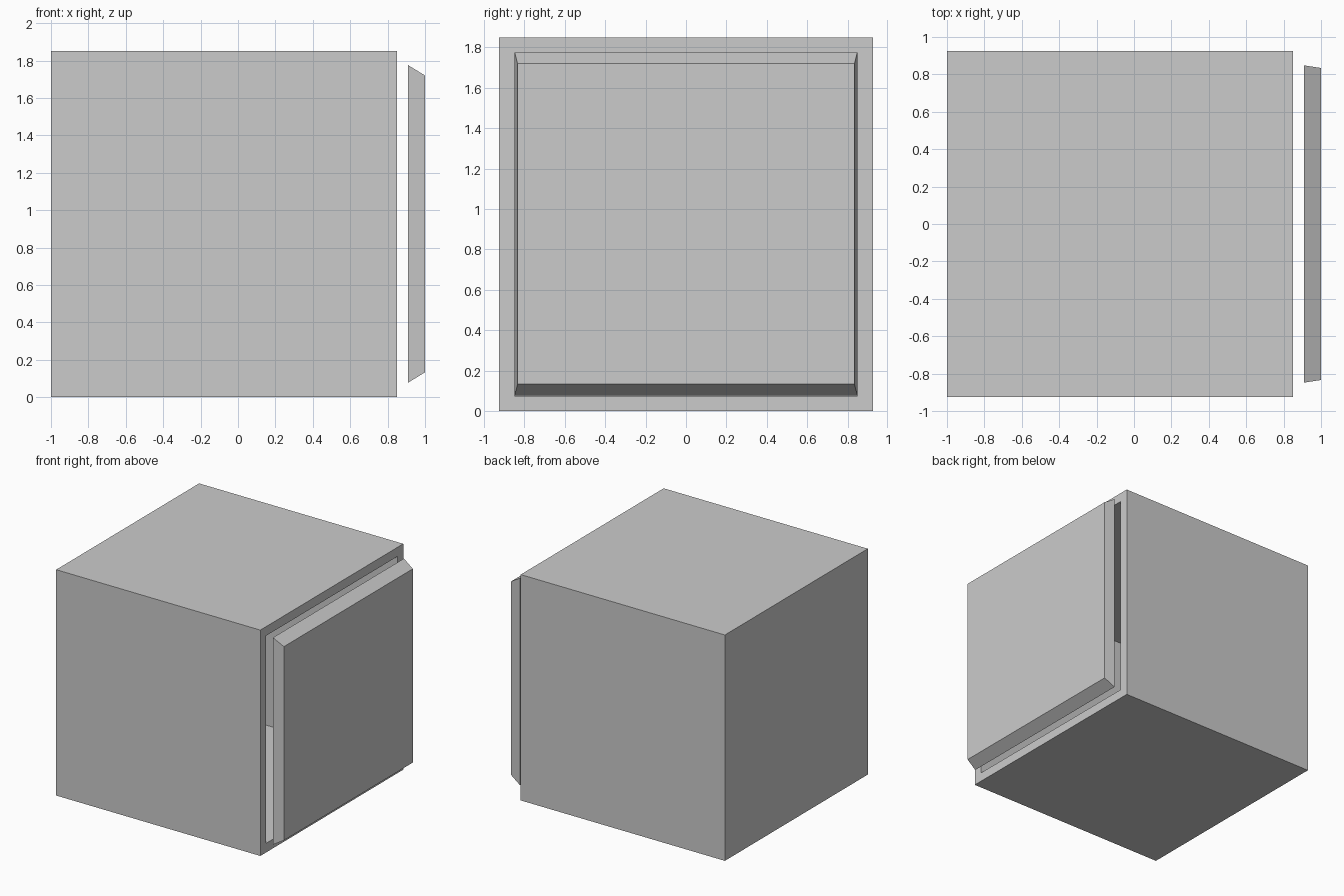
import bpy, bmesh

if "Cube" in bpy.data.objects:
    bpy.data.objects.remove(bpy.data.objects["Cube"])

WALL = 0.075
Y, H = 0.925, 1.85
BACK, FRONT = -1.0, 0.85


def ring(bm, x, y, z0, z1):
    """Rectangle of vertices in the plane at x."""
    return [bm.verts.new((x, a, b)) for a, b in ((-y, z0), (y, z0), (y, z1), (-y, z1))]


def loft(name, sections):
    """Closed solid through a series of rectangles, capped at both ends."""
    bm = bmesh.new()
    rings = [ring(bm, *s) for s in sections]
    for r, s in zip(rings, rings[1:]):
        for i in range(4):
            j = (i + 1) % 4
            bm.faces.new((r[i], r[j], s[j], s[i]))
    bm.faces.new(rings[0])
    bm.faces.new(rings[-1])
    bmesh.ops.recalc_face_normals(bm, faces=bm.faces)
    mesh = bpy.data.meshes.new(name)
    bm.to_mesh(mesh)
    bm.free()
    obj = bpy.data.objects.new(name, mesh)
    bpy.context.collection.objects.link(obj)
    return obj


# hollow box: outer shell, front rim, then inner cavity
iy, iz0, iz1 = Y - WALL, WALL, H - WALL
loft("box_shell", [
    (BACK, Y, 0, H),
    (FRONT, Y, 0, H),
    (FRONT, iy, iz0, iz1),
    (BACK + WALL, iy, iz0, iz1),
])

# bevelled front panel floating just off the opening
loft("front_panel", [
    (0.91, 0.848, 0.078, 1.775),
    (1.0, 0.834, 0.133, 1.72),
])
